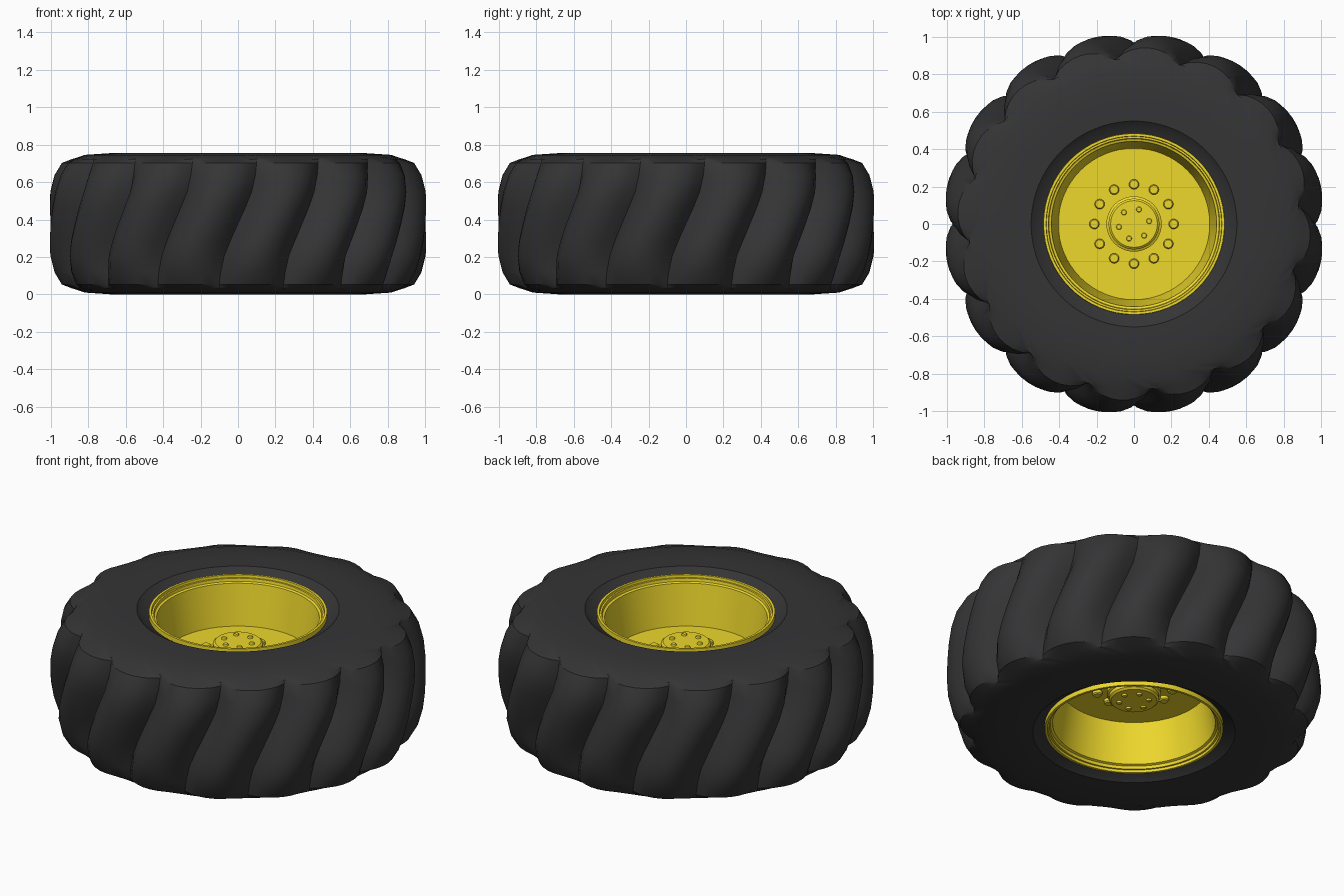
import bpy, bmesh
from math import sin, cos, pi, radians

if "Cube" in bpy.data.objects:
    bpy.data.objects.remove(bpy.data.objects["Cube"])

MID = 0.3775  # height of the wheel's centre plane


def material(name, rgb):
    m = bpy.data.materials.new(name)
    m.diffuse_color = (*rgb, 1)
    m.use_nodes = True
    m.node_tree.nodes["Principled BSDF"].inputs["Base Color"].default_value = m.diffuse_color
    return m


RUBBER = material("rubber", (0.035, 0.035, 0.037))
YELLOW = material("yellow_paint", (0.85, 0.68, 0.025))


def finish(bm, name, mat, angle=30):
    bmesh.ops.remove_doubles(bm, verts=bm.verts, dist=1e-5)
    bmesh.ops.recalc_face_normals(bm, faces=bm.faces)
    me = bpy.data.meshes.new(name)
    bm.to_mesh(me)
    bm.free()
    ob = bpy.data.objects.new(name, me)
    bpy.context.collection.objects.link(ob)
    me.materials.append(mat)
    bpy.ops.object.select_all(action='DESELECT')
    ob.select_set(True)
    bpy.context.view_layer.objects.active = ob
    bpy.ops.object.shade_smooth_by_angle(angle=radians(angle))
    return ob


def skin(bm, rings, closed=False):
    """Bridge rings of points into quads around the axle."""
    vs = [[bm.verts.new(p) for p in ring] for ring in rings]
    n = len(vs[0])
    for a, b in zip(vs, vs[1:] + (vs[:1] if closed else [])):
        for i in range(n):
            j = (i + 1) % n
            bm.faces.new((a[i], a[j], b[j], b[i]))
    return vs


def lathe(bm, profile, n, x=0, y=0):
    """Revolve (radius, height) points, capping both ends."""
    rings = [[(x + r * cos(2 * pi * i / n), y + r * sin(2 * pi * i / n), z)
              for i in range(n)] for r, z in profile]
    vs = skin(bm, rings)
    bm.faces.new(vs[0])
    bm.faces.new(vs[-1])


def mirrored(half):
    """Complete a profile given from the top down to the centre plane."""
    return [(r, MID + d) for r, d in half] + [(r, MID - d) for r, d in reversed(half)]


# Tyre: rows of (offset from mid plane, groove radius, lug radius, lug twist in degrees)
half = [(0.335, 0.483, 0.483, 0), (0.352, 0.52, 0.52, 0), (0.3775, 0.55, 0.55, 0),
        (0.3775, 0.68, 0.68, 0), (0.368, 0.82, 0.82, 0), (0.345, 0.885, 0.89, 6.5),
        (0.325, 0.885, 0.945, 6.5), (0.26, 0.888, 0.985, 6), (0.17, 0.89, 1.01, 4.7),
        (0.09, 0.895, 1.018, 2.6)]
rows = half + [(0, 0.895, 1.02, 0)] + [(-d, a, b, -s) for d, a, b, s in reversed(half)]
LUGS, SUB = 16, 8
rings = []
for d, low, high, twist in rows:
    ring = []
    for i in range(LUGS * SUB):
        bump = sin(pi * (i % SUB) / SUB) ** 0.8
        r = low + (high - low) * bump
        a = 2 * pi * i / (LUGS * SUB) + radians(twist)
        ring.append((r * cos(a), r * sin(a), MID + d))
    rings.append(ring)
bm = bmesh.new()
skin(bm, rings, closed=True)
finish(bm, "tyre", RUBBER)

# Rim: stepped lip, tapered barrel and centre disc, the same on both sides
rim = [(0.405, 0.085), (0.442, 0.325), (0.455, 0.33), (0.458, 0.347), (0.468, 0.347),
       (0.47, 0.362), (0.484, 0.362), (0.487, 0.30)]
bm = bmesh.new()
pts = [(r, MID + d) for r, d in rim] + [(r, MID - d) for r, d in reversed(rim)]
lathe(bm, pts, 64)
finish(bm, "rim", YELLOW)

# Hub running through the disc
bm = bmesh.new()
lathe(bm, mirrored([(0.125, 0.182), (0.136, 0.172), (0.136, 0.152), (0.148, 0.145), (0.148, 0.06)]), 40)
finish(bm, "hub", YELLOW)


def bolts(name, count, circle, radius, top, start):
    """Ring of round bolts showing on both sides."""
    bm = bmesh.new()
    for k in range(count):
        a = radians(start) + 2 * pi * k / count
        lathe(bm, mirrored([(radius * 0.8, top), (radius, top - 0.006), (radius, top - 0.04)]),
              16, circle * cos(a), circle * sin(a))
    finish(bm, name, YELLOW)


bolts("wheel_bolts", 12, 0.212, 0.027, 0.108, 90)
bolts("hub_bolts", 6, 0.082, 0.015, 0.192, 11)
